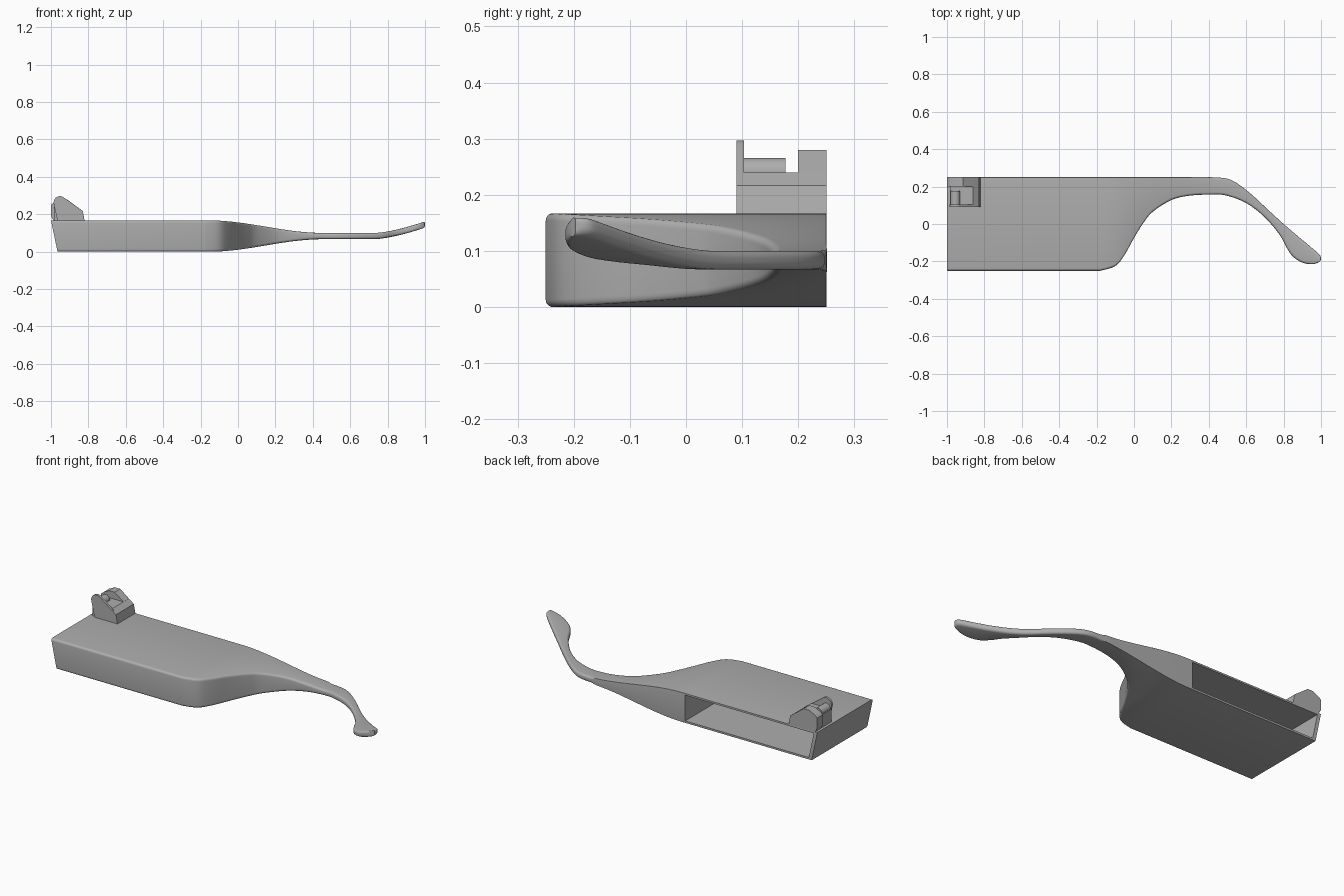
import bpy, bmesh, math
from mathutils import Vector

cube = bpy.data.objects.get("Cube")
if cube:
    bpy.data.objects.remove(cube, do_unlink=True)

grey = bpy.data.materials.new("plain grey")
grey.use_nodes = True
colour = (0.42, 0.42, 0.42, 1)
grey.diffuse_color = colour
grey.node_tree.nodes["Principled BSDF"].inputs["Base Color"].default_value = colour


def finish(name, bm):
    bmesh.ops.recalc_face_normals(bm, faces=bm.faces)
    mesh = bpy.data.meshes.new(name)
    bm.to_mesh(mesh)
    bm.free()
    mesh.materials.append(grey)
    ob = bpy.data.objects.new(name, mesh)
    bpy.context.collection.objects.link(ob)
    return ob


def prism(name, profile, y0, y1):
    """Side profile in x, z pulled from y0 to y1."""
    bm = bmesh.new()
    face = bm.faces.new([bm.verts.new((x, y0, z)) for x, z in profile])
    ext = bmesh.ops.extrude_face_region(bm, geom=[face])
    moved = [v for v in ext["geom"] if isinstance(v, bmesh.types.BMVert)]
    bmesh.ops.translate(bm, verts=moved, vec=(0, y1 - y0, 0))
    return finish(name, bm)


def smooth(ob):
    bpy.ops.object.select_all(action='DESELECT')
    ob.select_set(True)
    bpy.context.view_layer.objects.active = ob
    bpy.ops.object.shade_smooth_by_angle(angle=math.radians(32))


def spline(p, i, t):
    a, b, c, d = (Vector(p[min(max(i + k, 0), len(p) - 1)]) for k in (-1, 0, 1, 2))
    return 0.5 * (2 * b + (c - a) * t + (2 * a - 5 * b + 4 * c - d) * t * t
                  + (3 * b - a - 3 * c + d) * t ** 3)


# Arm: paired plan rails (outer x, y, inner x, y) from the box to the ear tip
MID = 0.0835
rails = [
    (-0.18, .25, -0.18, -.25), (-0.1, .25, -0.1, -.225), (-0.05, .25, -0.05, -.165),
    (0, .25, 0, -.075), (.05, .25, .05, .005), (.1, .25, .1, .065),
    (.2, .25, .2, .128), (.3, .25, .3, .152), (.42, .25, .41, .157),
    (.52, .235, .49, .153), (.62, .165, .6, .112), (.72, .073, .7, .035),
    (.8, 0, .78, -.06), (.87, -.06, .815, -.125), (.93, -.11, .85, -.175),
    (.975, -.148, .9, -.206), (.995, -.168, .945, -.215), (1, -.185, .97, -.212),
    (.997, -.197, .985, -.206)]


def half_height(x):
    s = min(max((x + .15) / .6, 0), 1)
    return MID - (MID - .0165) * s * s * (3 - 2 * s)


def lift(x):
    return .062 * max((x - .73) / .27, 0) ** 1.5


def ring(bm, outer, inner, rounded):
    width = (outer - inner).length
    across = (outer - inner) / width
    h = half_height(inner.x)
    r_in = min(.013, width * .45)
    r_out = r_in if rounded else .0004
    verts = []
    for su, sv, r, start in ((0, -1, r_in, 180), (1, -1, r_out, 270),
                             (1, 1, r_out, 0), (0, 1, r_in, 90)):
        for k in range(6):
            ang = math.radians(start + 18 * k)
            u = (width - r if su else r) + r * math.cos(ang)
            v = sv * (h - r) + r * math.sin(ang)
            p = inner + across * u
            verts.append(bm.verts.new((p.x, p.y, MID + v + lift(p.x))))
    return verts


bm = bmesh.new()
first = ring(bm, Vector((-1, .25)), Vector((-1, -.25)), False)
for v in first:                       # slanted end of the box
    v.co.x += .035 * (1 - v.co.z / (2 * MID))
rings = [first]
for i in range(len(rails) - 1):
    for k in range(4):
        p = spline(rails, i, k / 4)
        rings.append(ring(bm, p.xy, p.zw, i >= 8))
rings.append(ring(bm, Vector(rails[-1][:2]), Vector(rails[-1][2:]), True))
for a, b in zip(rings, rings[1:]):
    for k in range(len(a)):
        n = (k + 1) % len(a)
        bm.faces.new((a[k], a[n], b[n], b[k]))
bm.faces.new(rings[0])
bm.faces.new(rings[-1])
arm = finish("arm_with_box", bm)

# Pocket, open at the back of the box
cutter = prism("pocket_cutter", [(-.978, .157), (-.947, .011), (-.17, .011), (-.17, .157)],
               -.237, .3)
cutter.hide_render = True
mod = arm.modifiers.new("pocket", 'BOOLEAN')
mod.object = cutter
mod.operation = 'DIFFERENCE'
mod.solver = 'EXACT'
bpy.context.view_layer.objects.active = arm
bpy.ops.object.modifier_apply(modifier=mod.name)
bpy.data.objects.remove(cutter, do_unlink=True)
smooth(arm)

# Hinge: low base, thin rounded side plate, taller block and a pin between them
FLOOR = .165
prism("hinge_base", [(-.985, FLOOR), (-.985, .24), (-.86, .24), (-.83, .217), (-.82, FLOOR)],
      .1, .25)
arc = [(-.952 + .034 * math.cos(math.radians(a)), .263 + .034 * math.sin(math.radians(a)))
       for a in range(50, 191, 14)]
smooth(prism("hinge_plate", [(-.82, FLOOR), (-.83, .217)] + arc + [(-.965, FLOOR)], .09, .103))
prism("hinge_block", [(-.82, FLOOR), (-.83, .217), (-.915, .28), (-.95, .28), (-.985, .262),
                      (-1, .25), (-1, .19), (-.985, FLOOR)], .2, .25)
pin = [(-.955 + .026 * math.cos(k * math.tau / 24), .24 + .026 * math.sin(k * math.tau / 24))
       for k in range(24)]
smooth(prism("hinge_pin", pin, .1, .177))
